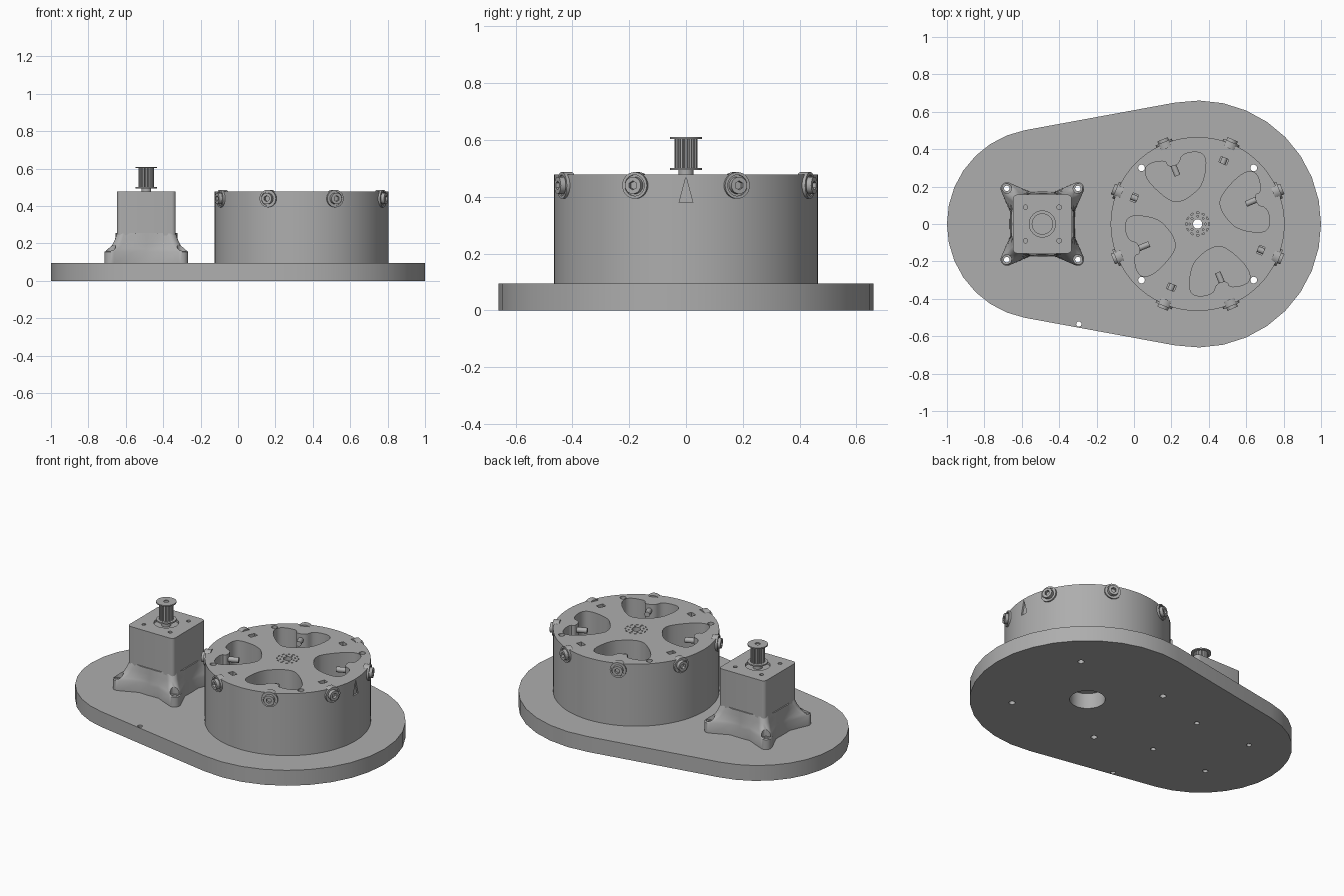
import bpy, bmesh, math
from mathutils import Matrix, Vector

cube = bpy.data.objects.get("Cube")
if cube:
    bpy.data.objects.remove(cube)

grey = bpy.data.materials.new("plain grey")
grey.use_nodes = True
COLOUR = (0.42, 0.42, 0.42, 1)
grey.diffuse_color = COLOUR
grey.node_tree.nodes["Principled BSDF"].inputs["Base Color"].default_value = COLOUR

DRUM_X, MOTOR_X = 0.34, -0.49
BASE_TOP, TOP, SCREW_Z = 0.095, 0.478, 0.44
QUARTERS = [math.radians(90 * k) for k in range(4)]


def circle(r, n=24, x=0, y=0, start=0, sweep=360):
    steps = n if sweep == 360 else n + 1
    angles = [math.radians(start + sweep * i / n) for i in range(steps)]
    return [(x + r * math.cos(a), y + r * math.sin(a)) for a in angles]


def ring_of(outline, count, start=0):
    """Copies of an outline turned about the origin."""
    turns = [math.radians(start) + math.tau * i / count for i in range(count)]
    return [[(x * math.cos(t) - y * math.sin(t), x * math.sin(t) + y * math.cos(t))
             for x, y in outline] for t in turns]


def soften(points, rounds=2):
    """Corner cutting on a closed outline."""
    for _ in range(rounds):
        new = []
        for i, p in enumerate(points):
            a, b = Vector(p), Vector(points[(i + 1) % len(points)])
            new += [a.lerp(b, 0.25), a.lerp(b, 0.75)]
        points = new
    return points


def rounded_square(half, r):
    c = half - r
    corners = ((c, c, 0), (-c, c, 90), (-c, -c, 180), (c, -c, 270))
    return [p for x, y, s in corners for p in circle(r, 5, x, y, s, 90)]


def loft(name, stacks, matrix=Matrix()):
    """Each stack is a list of (outline, z) layers forming one closed solid."""
    bm = bmesh.new()
    for layers in stacks:
        loops = [[bm.verts.new((p[0], p[1], z)) for p in outline] for outline, z in layers]
        bm.faces.new(loops[0][::-1])
        bm.faces.new(loops[-1])
        n = len(loops[0])
        for low, high in zip(loops, loops[1:]):
            for i in range(n):
                j = (i + 1) % n
                bm.faces.new((low[i], low[j], high[j], high[i]))
    bm.transform(matrix)
    bmesh.ops.recalc_face_normals(bm, faces=bm.faces)
    mesh = bpy.data.meshes.new(name)
    bm.to_mesh(mesh)
    bm.free()
    mesh.materials.append(grey)
    obj = bpy.data.objects.new(name, mesh)
    bpy.context.collection.objects.link(obj)
    return obj


def prism(name, outlines, z0, z1, matrix=Matrix()):
    return loft(name, [[(o, z0), (o, z1)] for o in outlines], matrix)


def cut(obj, *cutters):
    """Subtract the cutters, then remove them."""
    for c in cutters:
        c.hide_render = True
        mod = obj.modifiers.new("cut", "BOOLEAN")
        mod.operation, mod.solver, mod.object = "DIFFERENCE", "EXACT", c
    graph = bpy.context.evaluated_depsgraph_get()
    mesh = bpy.data.meshes.new_from_object(obj.evaluated_get(graph))
    obj.modifiers.clear()
    obj.data = mesh
    for c in cutters:
        bpy.data.objects.remove(c)


def smooth(obj, angle=30):
    obj.data.shade_smooth()
    obj.data.set_sharp_from_angle(angle=math.radians(angle))


at_drum = Matrix.Translation((DRUM_X, 0, 0))
at_motor = Matrix.Translation((MOTOR_X, 0, 0))


def radial(degrees):
    """Local z points outwards from the drum axis at screw height."""
    return (Matrix.Translation((DRUM_X, 0, SCREW_Z))
            @ Matrix.Rotation(math.radians(degrees), 4, "Z")
            @ Matrix.Rotation(math.pi / 2, 4, "Y"))


# Base plate: two arcs joined by tangent lines
tilt = 100.4
plate = (circle(0.66, 18, DRUM_X, 0, -tilt, 2 * tilt)
         + circle(0.51, 14, MOTOR_X, 0, tilt, 360 - 2 * tilt))
base = prism("base_plate", [plate], 0, BASE_TOP)
drum_bolts = ring_of(circle(0.018, 16, 0.424), 4, 45)
foot_bolts = ring_of(circle(0.015, 16, 0.269), 4, 45)
cut(base,
    prism("axle_cut", [circle(0.1, 32)], -0.1, 0.2, at_drum),
    prism("drum_bolt_cut", drum_bolts, -0.1, 0.2, at_drum),
    prism("foot_bolt_cut", foot_bolts, -0.1, 0.2, at_motor),
    prism("edge_hole_cut", [circle(0.014, 16, -0.295, -0.535)], -0.1, 0.2))
smooth(base)

# Drum with four pockets, bolt holes, nut slots and an index mark
pocket = soften([(.118, .095), (.124, .15), (.205, .245), (.27, .285), (.322, .27),
                 (.342, .17), (.303, .16), (.318, .098), (.375, .085), (.39, -.01),
                 (.35, -.05), (.214, -.03), (.15, .035)])
slot = [(.35, -.022), (.382, -.022), (.382, .022), (.35, .022)]
tick = [(.057, -.007), (.063, -.007), (.063, .007), (.057, .007)]
drum = prism("drum", [circle(0.465, 72)], BASE_TOP, TOP, at_drum)
cut(drum,
    prism("pocket_cut", ring_of(pocket, 4), BASE_TOP + 0.01, 0.6, at_drum),
    prism("bolt_cut", drum_bolts, 0, 0.6, at_drum),
    prism("axle_cut", [circle(0.025)], 0, 0.6, at_drum),
    prism("slot_cut", ring_of(slot, 4, 67.5), 0.39, 0.6, at_drum),
    prism("tick_cut", ring_of(tick, 12) + ring_of(circle(0.005, 8, 0.042), 8), 0.465, 0.6, at_drum),
    prism("mark_cut", [[(-.03, 0), (.06, -.024), (.06, .024)]], 0.455, 0.5, radial(0)))
smooth(drum)

# Eight radial screws: washer, socket head and shank
for k in range(8):
    angle = 22.5 + 45 * k
    frame = radial(angle)
    washer = prism(f"screw_washer_{k + 1}", [circle(0.047, 28)], 0.437, 0.474, frame)
    cut(washer, prism("washer_cut", [circle(0.037, 28)], 0.468, 0.5, frame))
    head = prism(f"screw_head_{k + 1}", [circle(0.03)], 0.44, 0.49, frame)
    cut(head, prism("socket_cut", [circle(0.016, 6)], 0.472, 0.6, frame))
    inner = 0.28 if k % 2 == 0 else 0.34
    shank = prism(f"screw_shank_{k + 1}", [circle(0.016, 16)], inner, 0.45, frame)
    for part in (washer, head, shank):
        smooth(part)

# Motor body with four mounting holes and a shaft recess
body = prism("motor_body", [rounded_square(0.157, 0.022)], BASE_TOP, TOP, at_motor)
cut(body,
    prism("mount_cut", ring_of(circle(0.012, 12, 0.127), 4, 45), 0.42, 0.6, at_motor),
    prism("recess_cut", [circle(0.07, 32)], 0.463, 0.6, at_motor))
smooth(body)


# Flared feet: a four-armed outline that shrinks into the body as it rises
def star(tip, waist):
    arm = [(waist * 1.03, -0.075)] + circle(0.034, 8, tip - 0.034, 0, -75, 150) + [(waist * 1.03, 0.075)]
    side = [(waist * 0.75, waist * 0.75)]
    return [p for o in ring_of(arm + side, 4, 45) for p in o]


layers = [(0.302, 0.165, BASE_TOP), (0.302, 0.163, 0.155), (0.275, 0.16, 0.172),
          (0.245, 0.158, 0.19), (0.225, 0.156, 0.22), (0.208, 0.154, 0.255)]
feet = loft("motor_feet", [[(star(t, w), z) for t, w, z in layers]], at_motor)
cut(feet,
    prism("foot_seat_cut", ring_of(circle(0.026, 20, 0.269), 4, 45), 0.15, 0.4, at_motor),
    prism("foot_bolt_cut", foot_bolts, 0, 0.4, at_motor))
smooth(feet, 35)

# Shaft and toothed pulley
teeth = [p for o in ring_of([(.041, -.004), (.041, .004), (.035, .0055), (.035, .0075)], 16) for p in o]
shaft = prism("motor_shaft", [circle(0.015)], 0.46, 0.6, at_motor)
hub = prism("pulley_hub", [circle(0.026)], 0.463, 0.495, at_motor)
prism("pulley_teeth", [teeth], 0.5, 0.605, at_motor)
lower = prism("pulley_lower_flange", [circle(0.057, 36)], 0.494, 0.502, at_motor)
upper = prism("pulley_upper_flange", [circle(0.057, 36)], 0.603, 0.61, at_motor)
cut(upper, prism("shaft_cut", [circle(0.015)], 0.59, 0.7, at_motor))
for part in (shaft, hub, lower, upper):
    smooth(part)
